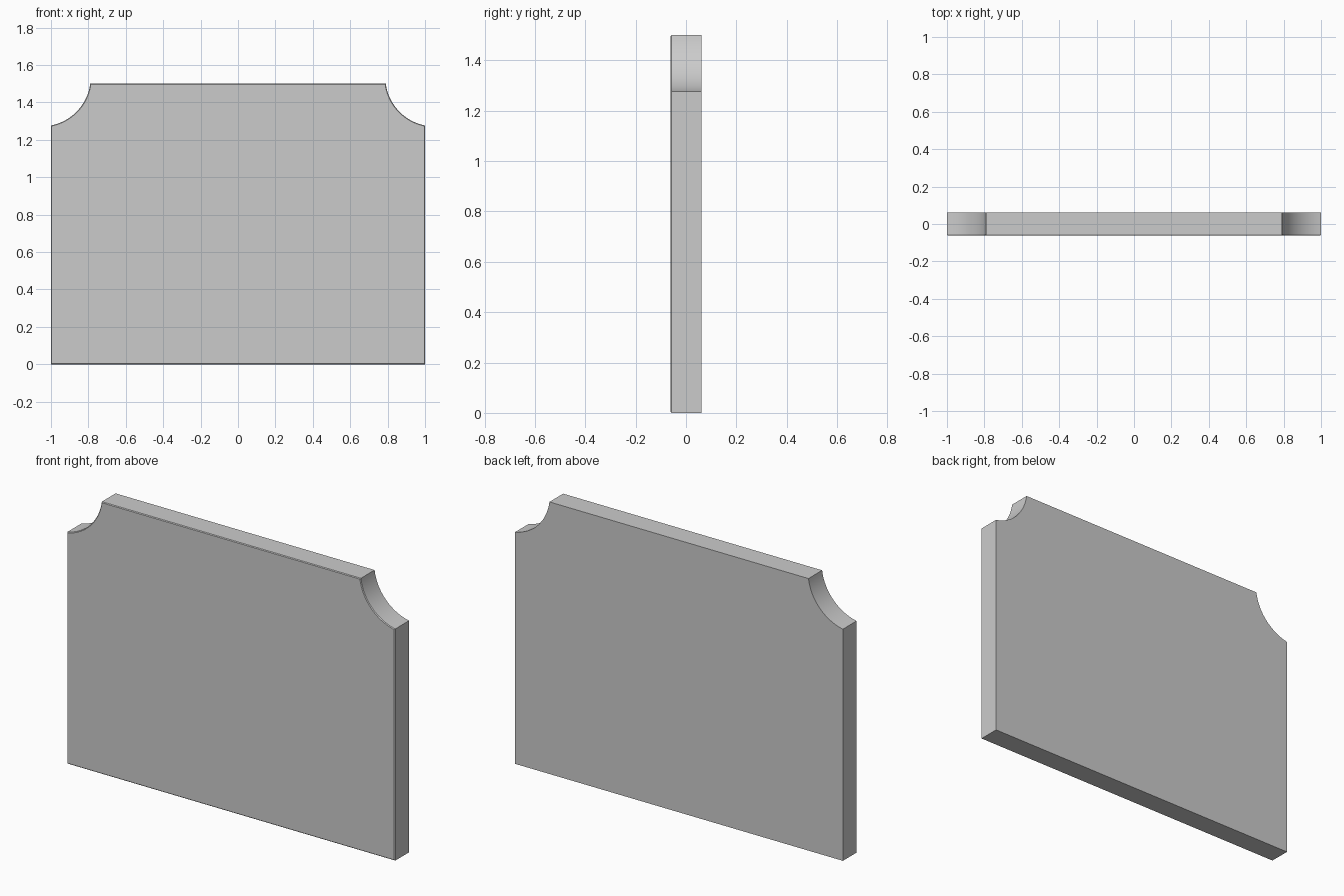
import bpy, bmesh, math

if "Cube" in bpy.data.objects:
    bpy.data.objects.remove(bpy.data.objects["Cube"])

HALF_T = 0.0615           # half thickness
A, B = (0.79, 1.5), (1.0, 1.277)   # ends of the concave corner
R = 0.262
N = 20

# Circle centre outside the corner, on the chord's bisector
dx, dz = B[0] - A[0], B[1] - A[1]
chord = math.hypot(dx, dz)
h = math.sqrt(R * R - chord * chord / 4)
cx = (A[0] + B[0]) / 2 - dz / chord * h
cz = (A[1] + B[1]) / 2 + dx / chord * h
a0 = math.atan2(A[1] - cz, A[0] - cx) % math.tau
a1 = math.atan2(B[1] - cz, B[0] - cx) % math.tau

# Right scoop from the side up to the top, mirrored for the left
scoop = []
for i in range(N + 1):
    t = a1 + (a0 - a1) * i / N
    scoop.append((cx + R * math.cos(t), cz + R * math.sin(t)))
outline = [(1, 0)] + scoop + [(-x, z) for x, z in reversed(scoop)] + [(-1, 0)]

# Panel: extruded outline with a hairline chamfer on the front
bm = bmesh.new()
front = bm.faces.new([bm.verts.new((x, -HALF_T, z)) for x, z in outline])
ext = bmesh.ops.extrude_face_region(bm, geom=[front], use_keep_orig=True)
back_verts = [v for v in ext["geom"] if isinstance(v, bmesh.types.BMVert)]
bmesh.ops.translate(bm, verts=back_verts, vec=(0, 2 * HALF_T, 0))
bmesh.ops.recalc_face_normals(bm, faces=bm.faces)
edges = [e for e in bm.edges if all(v.co.y < 0 for v in e.verts)]
bmesh.ops.bevel(bm, geom=edges, offset=0.004, segments=1, affect='EDGES')

mesh = bpy.data.meshes.new("scooped_panel")
bm.to_mesh(mesh)
bm.free()
panel = bpy.data.objects.new("scooped_panel", mesh)
bpy.context.collection.objects.link(panel)
bpy.context.view_layer.objects.active = panel
panel.select_set(True)
bpy.ops.object.shade_smooth_by_angle(angle=math.radians(30))
